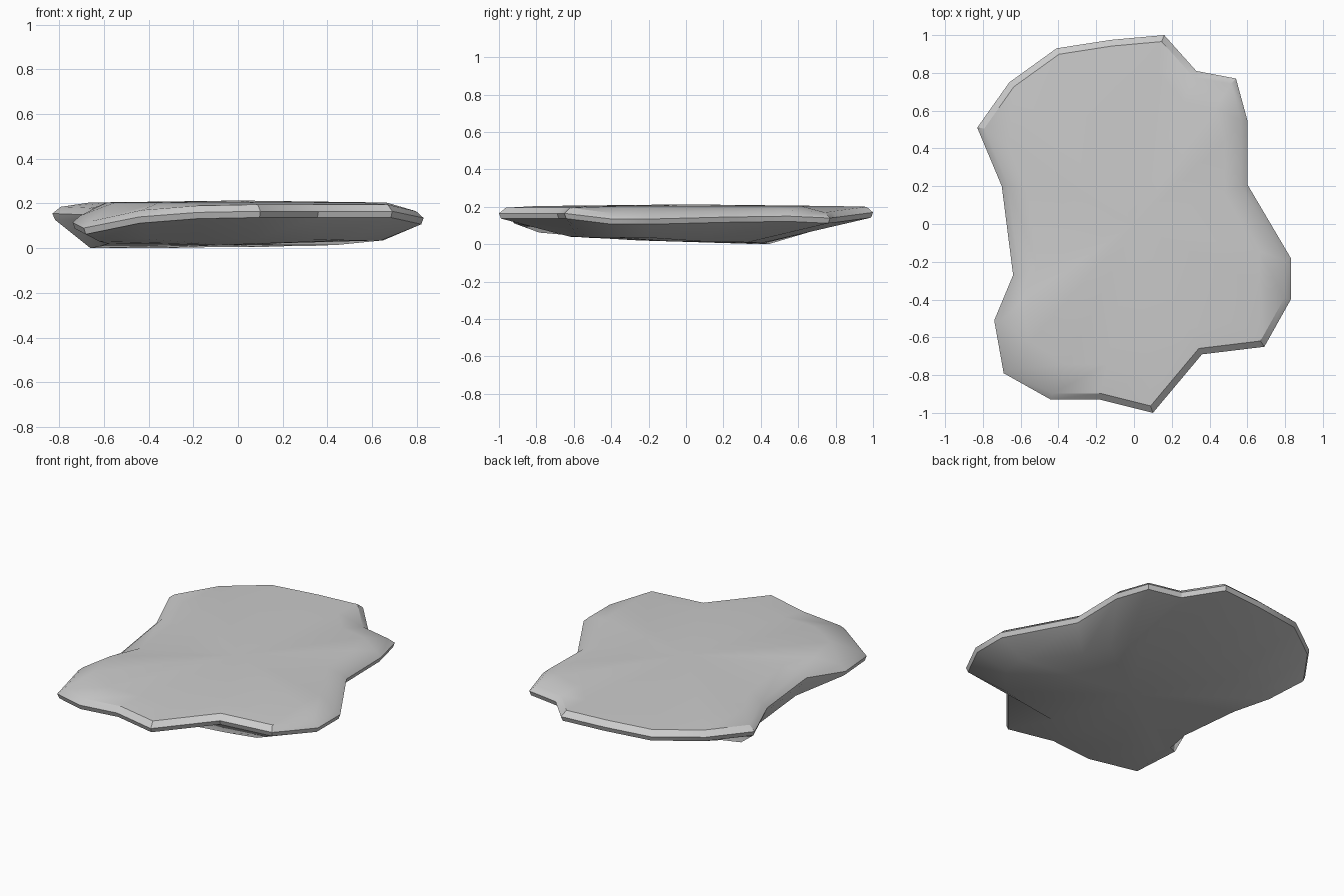
import bpy, bmesh, math
from mathutils import Vector

if "Cube" in bpy.data.objects:
    bpy.data.objects.remove(bpy.data.objects["Cube"])

# Widest outline of the slab, anticlockwise from the front tip
RIM = [(0.10, -1.0, .165), (0.36, -.69, .165), (0.69, -.65, .165), (0.83, -.40, .135),
       (0.83, -.18, .135), (0.60, .21, .145), (0.60, .55, .15), (0.54, .77, .14),
       (0.33, .81, .145), (0.16, 1.0, .17), (-.12, .975, .17), (-.41, .93, .17),
       (-.66, .75, .165), (-.83, .51, .155), (-.70, .20, .15), (-.64, -.27, .14),
       (-.74, -.51, .115), (-.69, -.79, .09), (-.44, -.93, .14), (-.18, -.93, .16)]

# Edge of the sunken underside, matched point for point
KEEL = [(0.08, -.62, .04), (0.33, -.58, .04), (0.50, -.53, .035), (0.64, -.36, .035),
        (0.65, -.20, .035), (0.45, .09, .015), (0.38, .25, .012), (0.33, .33, .01),
        (0.25, .36, .01), (0.10, .40, .005), (-.10, .42, .005), (-.35, .44, 0),
        (-.55, .44, 0), (-.66, .40, 0), (-.61, .15, .01), (-.58, -.25, .02),
        (-.62, -.42, .03), (-.60, -.50, .04), (-.40, -.56, .04), (-.16, -.58, .04)]


def inset(points, dist, dz):
    """Move an outline inwards by dist along its mitred normals and shift it in z."""
    out = []
    n = len(points)
    for i, p in enumerate(points):
        a, b, c = (Vector(points[k % n][:2]) for k in (i - 1, i, i + 1))
        d1, d2 = (b - a).normalized(), (c - b).normalized()
        n1, n2 = Vector((-d1.y, d1.x)), Vector((-d2.y, d2.x))
        m = (n1 + n2).normalized()
        q = b + m * dist / max(m.dot(n1), 0.6)
        out.append((q.x, q.y, p[2] + dz))
    return out


bm = bmesh.new()
# Rings from underside to top: keel, lower bevel, rim, upper bevel, top shoulder
levels = [KEEL, inset(RIM, 0.01, -.028), RIM, inset(RIM, 0.033, .03),
          [(x * .8, y * .8, .204) for x, y, z in RIM]]
rings = [[bm.verts.new(p) for p in level] for level in levels]
n = len(RIM)
for lo, hi in zip(rings, rings[1:]):
    for i in range(n):
        j = (i + 1) % n
        bm.faces.new((lo[i], lo[j], hi[j], hi[i]))

# Fan caps below and above
bottom = bm.verts.new((-.05, -.08, .015))
top = bm.verts.new((0, 0, .213))
for i in range(n):
    j = (i + 1) % n
    bm.faces.new((bottom, rings[0][j], rings[0][i]))
    bm.faces.new((top, rings[-1][i], rings[-1][j]))
bmesh.ops.recalc_face_normals(bm, faces=bm.faces)

mesh = bpy.data.meshes.new("rock_slab")
bm.to_mesh(mesh)
bm.free()
slab = bpy.data.objects.new("rock_slab", mesh)
bpy.context.collection.objects.link(slab)
bpy.context.view_layer.objects.active = slab
slab.select_set(True)
bpy.ops.object.shade_smooth_by_angle(angle=math.radians(30))
